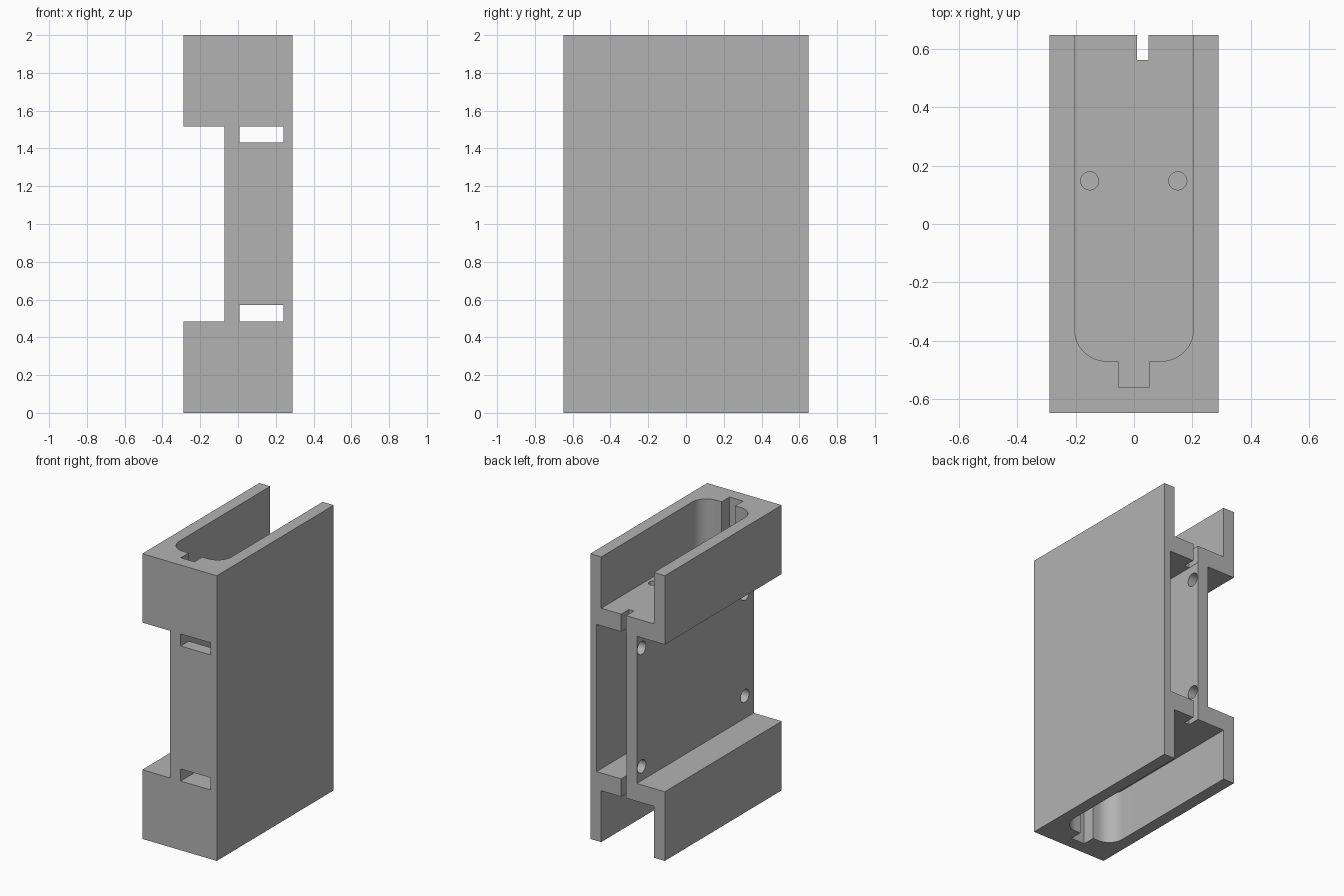
import bpy, bmesh, math
from mathutils import Matrix, Vector

if "Cube" in bpy.data.objects:
    bpy.data.objects.remove(bpy.data.objects["Cube"], do_unlink=True)

HX, HY, H = 0.289, 0.648, 2.0      # half width, half depth, height
LOW, HIGH = 0.485, 1.517           # recess limits
FLOOR = 0.36                       # pocket depth at each end
OUT = 0.75                         # cutter overshoot

gray = bpy.data.materials.new("plain gray")
gray.use_nodes = True
gray.diffuse_color = (0.45, 0.45, 0.45, 1)
gray.node_tree.nodes["Principled BSDF"].inputs["Base Color"].default_value = (0.45, 0.45, 0.45, 1)


def prism(name, profile, axis, start, end):
    """Extrude a 2D profile along an axis; the profile fills the other two axes in order."""
    bm = bmesh.new()

    def place(p):
        co = list(p)
        co.insert(axis, start)
        return Vector(co)

    face = bm.faces.new([bm.verts.new(place(p)) for p in profile])
    shift = Vector((0, 0, 0))
    shift[axis] = end - start
    geom = bmesh.ops.extrude_face_region(bm, geom=[face])["geom"]
    bmesh.ops.translate(bm, vec=shift, verts=[g for g in geom if isinstance(g, bmesh.types.BMVert)])
    bmesh.ops.recalc_face_normals(bm, faces=bm.faces)
    mesh = bpy.data.meshes.new(name)
    bm.to_mesh(mesh)
    bm.free()
    mesh.materials.append(gray)
    obj = bpy.data.objects.new(name, mesh)
    bpy.context.collection.objects.link(obj)
    return obj


def circle(cx, cy, r, n=32):
    return [(cx + r * math.cos(math.tau * i / n), cy + r * math.sin(math.tau * i / n)) for i in range(n)]


def rect(a0, a1, b0, b1):
    return [(a0, b0), (a1, b0), (a1, b1), (a0, b1)]


def arc(cx, cy, r, start, n=12):
    return [(cx + r * math.cos(start + math.pi / 2 * i / n),
             cy + r * math.sin(start + math.pi / 2 * i / n)) for i in range(n + 1)]


# Body: a C-shaped profile run from front to back
body = prism("housing_body", [(-HX, 0), (HX, 0), (HX, H), (-HX, H), (-HX, HIGH),
                              (-0.072, HIGH), (-0.072, LOW), (-HX, LOW)], 1, -HY, HY)
cutters = []

# End pockets, rounded at the front with a keyway and open at the back
W, R, FRONT = 0.204, 0.11, -0.47
pocket = ([(-W, OUT)] + arc(-W + R, FRONT + R, R, math.pi)
          + [(-0.053, FRONT), (-0.053, -0.558), (0.053, -0.558), (0.053, FRONT)]
          + arc(W - R, FRONT + R, R, 1.5 * math.pi) + [(W, OUT)])
cutters.append(prism("top_pocket", pocket, 2, H - FLOOR, H + 0.1))
cutters.append(prism("bottom_pocket", pocket, 2, -0.1, FLOOR))

# Middle cavity, open at the back, with a slot through the front at each end
side = [(OUT, LOW), (-OUT, LOW), (-OUT, 0.57), (-0.558, 0.57),
        (-0.558, 1.432), (-OUT, 1.432), (-OUT, HIGH), (OUT, HIGH)]
cutters.append(prism("middle_cavity", side, 0, 0.009, 0.24))

# Cable slit through both shelves at the back
cutters.append(prism("cable_slit", rect(0.011, 0.049, 0.562, OUT), 2, 0.3, 1.7))

# Side holes through the recessed wall
for y, dz in ((0.594, 0.415), (-0.55, 0.358)):
    for s in (-1, 1):
        cutters.append(prism("side_hole", circle(y, 1 + s * dz, 0.046), 0, -0.12, 0.06))

# Shallow fixing holes in the pocket floors
for x in (-0.152, 0.15):
    cutters.append(prism("top_fixing_hole", circle(x, 0.148, 0.031), 2, H - FLOOR - 0.07, 1.7))
    cutters.append(prism("bottom_fixing_hole", circle(x, 0.148, 0.031), 2, 0.3, FLOOR + 0.07))

# Cut everything out, then drop the cutters
bpy.context.view_layer.objects.active = body
for c in cutters:
    c.hide_render = True
    mod = body.modifiers.new(c.name, "BOOLEAN")
    mod.operation = "DIFFERENCE"
    mod.solver = "EXACT"
    mod.object = c
    bpy.ops.object.modifier_apply(modifier=mod.name)
for c in cutters:
    bpy.data.objects.remove(c, do_unlink=True)

# Smooth the round walls, keep the edges sharp
bpy.ops.object.select_all(action="DESELECT")
body.select_set(True)
bpy.ops.object.shade_smooth_by_angle(angle=math.radians(30))
